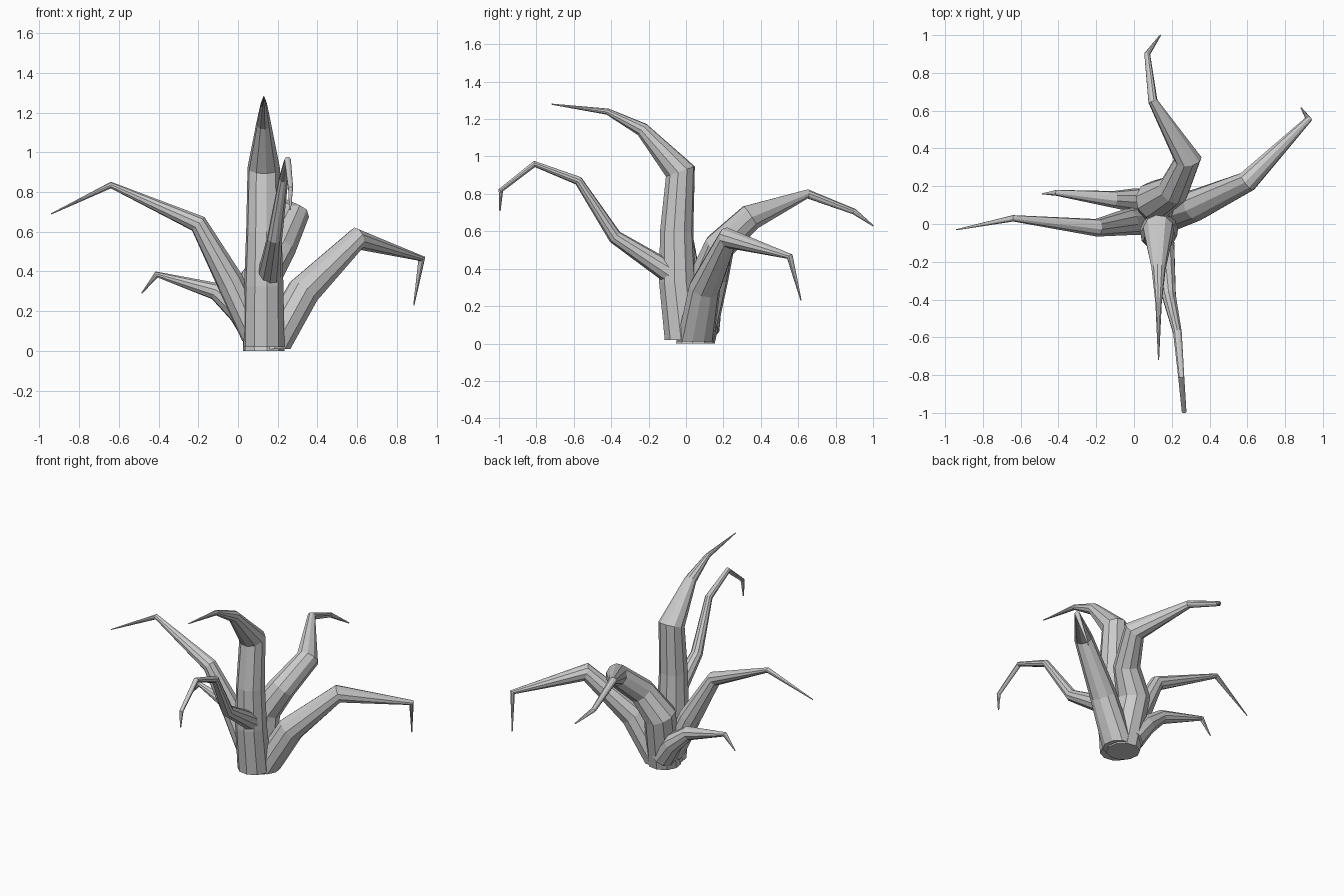
import bpy, bmesh, math
from mathutils import Vector

cube = bpy.data.objects.get("Cube")
if cube:
    bpy.data.objects.remove(cube, do_unlink=True)

grey = bpy.data.materials.new("plain grey")
grey.use_nodes = True
grey.diffuse_color = (0.6, 0.6, 0.6, 1)
grey.node_tree.nodes["Principled BSDF"].inputs["Base Color"].default_value = (0.6, 0.6, 0.6, 1)

SIDES = 10
UP = Vector((0, 0, 1))


def tentacle(name, path):
    """Sweep a tapering, mitred tube through (x, y, z, radius) points."""
    pts = [Vector(p[:3]) for p in path]
    dirs = [(b - a).normalized() for a, b in zip(pts, pts[1:])]
    tangents = [dirs[0]] + [(a + b).normalized() for a, b in zip(dirs, dirs[1:])] + [dirs[-1]]
    if pts[0].z < 0.06:
        tangents[0] = UP            # flat foot
    bm = bmesh.new()
    side = UP.orthogonal() if abs(tangents[0].z) > 0.99 else tangents[0].cross(UP)
    side.normalize()
    rings, last = [], tangents[0]
    for p, t, row in zip(pts, tangents, path):
        side = last.rotation_difference(t) @ side
        side = (side - t * side.dot(t)).normalized()
        other, last = t.cross(side), t
        ring = []
        for i in range(SIDES):
            a = math.tau * (i + 0.5) / SIDES
            ring.append(bm.verts.new(p + row[3] * (math.cos(a) * side + math.sin(a) * other)))
        rings.append(ring)
    for lo, hi in zip(rings, rings[1:]):
        for i in range(SIDES):
            j = (i + 1) % SIDES
            bm.faces.new((lo[i], lo[j], hi[j], hi[i]))
    bm.faces.new(rings[0][::-1])
    bm.faces.new(rings[-1])
    bmesh.ops.recalc_face_normals(bm, faces=bm.faces)
    mesh = bpy.data.meshes.new(name)
    bm.to_mesh(mesh)
    bm.free()
    mesh.materials.append(grey)
    obj = bpy.data.objects.new(name, mesh)
    bpy.context.collection.objects.link(obj)


# Upright middle stem, curling to the front
tentacle("main_stem", [
    (.13, -.01, .02, .105), (.13, -.045, .33, .1), (.13, -.05, .6, .09),
    (.13, -.03, .92, .083), (.13, -.235, 1.145, .038), (.13, -.42, 1.24, .017),
    (.13, -.72, 1.28, .003)])

# Branch out of the stem towards the front
tentacle("front_branch", [
    (.155, -.08, .375, .06), (.185, -.38, .57, .038), (.23, -.575, .87, .024),
    (.25, -.81, .96, .017), (.265, -.99, .82, .013), (.262, -.995, .71, .004)])

# Wide branch to the left
tentacle("left_branch", [
    (.165, .05, .01, .1), (.33, .1, .3, .085), (.6, .225, .565, .058),
    (.925, .555, .465, .018), (.885, .615, .23, .003)])

# Long branch to the right
tentacle("right_branch", [
    (.1, .02, .05, .08), (-.04, .01, .35, .07), (-.2, -.02, .64, .047),
    (-.64, .03, .835, .017), (-.94, -.03, .69, .003)])

# Short low branch to the right
tentacle("small_right_branch", [
    (.1, .1, .08, .08), (.01, .125, .2, .065), (-.11, .13, .3, .045),
    (-.41, .165, .385, .016), (-.485, .16, .29, .003)])

# Thick stub bending to the back
tentacle("back_branch", [
    (.13, .05, 0, .105), (.11, .125, .36, .105), (.21, .18, .52, .085),
    (.285, .345, .675, .073), (.1, .65, .8, .025), (.07, .9, .705, .016),
    (.14, 1.0, .63, .004)])
